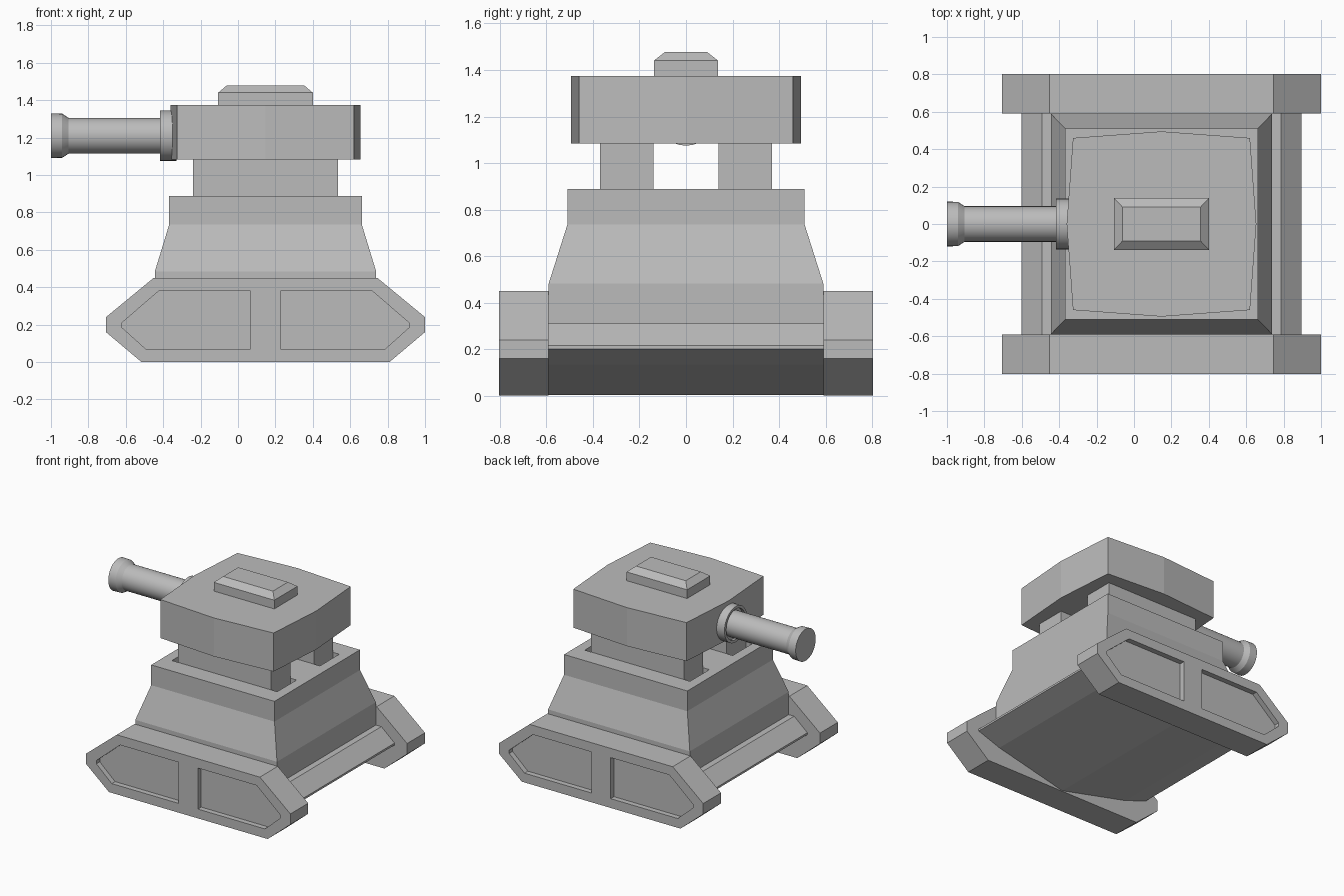
import bpy, bmesh, math

cube = bpy.data.objects.get("Cube")
if cube:
    bpy.data.objects.remove(cube, do_unlink=True)

MID = 0.147      # centre of the hull along x

grey = bpy.data.materials.new("plain_grey")
grey.use_nodes = True
COLOUR = (0.5, 0.5, 0.5, 1)
grey.diffuse_color = COLOUR
grey.node_tree.nodes["Principled BSDF"].inputs["Base Color"].default_value = COLOUR


def finish(name, bm):
    bmesh.ops.recalc_face_normals(bm, faces=bm.faces[:])
    mesh = bpy.data.meshes.new(name)
    bm.to_mesh(mesh)
    bm.free()
    mesh.materials.append(grey)
    obj = bpy.data.objects.new(name, mesh)
    bpy.context.collection.objects.link(obj)
    return obj


def loft(name, rings):
    """Join rings of equal point count and cap both ends."""
    bm = bmesh.new()
    loops = [[bm.verts.new(p) for p in ring] for ring in rings]
    n = len(loops[0])
    for a, b in zip(loops, loops[1:]):
        for i in range(n):
            j = (i + 1) % n
            bm.faces.new((a[i], a[j], b[j], b[i]))
    bm.faces.new(loops[0])
    bm.faces.new(loops[-1])
    return finish(name, bm)


def rect(hx, hy, z, cx=MID, cy=0):
    return [(cx + sx * hx, cy + sy * hy, z)
            for sx, sy in ((-1, -1), (1, -1), (1, 1), (-1, 1))]


def box(name, hx, hy, z0, z1, cy=0):
    return loft(name, [rect(hx, hy, z0, cy=cy), rect(hx, hy, z1, cy=cy)])


def extrude_y(name, profile, y0, y1):
    """Profile of (offset from MID, z) extruded along y."""
    return loft(name, [[(MID + x, y, z) for x, z in profile] for y in (y0, y1)])


def both(half):
    """Close a right-hand profile by mirroring it."""
    return half + [(-x, z) for x, z in reversed(half) if x]


def cut(obj, cutters):
    bpy.context.view_layer.objects.active = obj
    for c in cutters:
        c.hide_render = True
        mod = obj.modifiers.new("cut", "BOOLEAN")
        mod.operation = "DIFFERENCE"
        mod.solver = "EXACT"
        mod.object = c
        bpy.ops.object.modifier_apply(modifier=mod.name)
        bpy.data.objects.remove(c, do_unlink=True)


def lathe_x(name, profile, z, sides=32):
    """Revolve (x, radius) points around a line along x."""
    rings = [[(x, r * math.cos(math.tau * i / sides), z + r * math.sin(math.tau * i / sides))
              for i in range(sides)] for x, r in profile]
    obj = loft(name, rings)
    bpy.ops.object.select_all(action="DESELECT")
    obj.select_set(True)
    bpy.context.view_layer.objects.active = obj
    bpy.ops.object.shade_smooth_by_angle(angle=math.radians(25))
    return obj


# Track pods with two recessed panels on the outer side
pod = both([(0.663, 0), (0.853, 0.16), (0.853, 0.24), (0.598, 0.45)])
panel = [(0.08, 0.07), (0.64, 0.07), (0.768, 0.185), (0.768, 0.21), (0.57, 0.38), (0.08, 0.38)]
for side, name in ((-1, "front_track"), (1, "back_track")):
    track = extrude_y(name, pod, side * 0.59, side * 0.803)
    cut(track, [extrude_y("panel_cutter", [(m * x, z) for x, z in panel],
                          side * 0.763, side * 0.9) for m in (-1, 1)])

# Lower hull with shallow keel and side ledges
keel = [(0, 0.004), (0.563, 0.135), (0.748, 0.2), (0.748, 0.215), (0.638, 0.31), (0.58, 0.31)]
extrude_y("lower_hull", both(keel), -0.59, 0.59)

# Tapered upper hull with two slots in its roof
hull = loft("upper_hull", [rect(0.592, 0.59, 0.3), rect(0.592, 0.59, 0.483),
                           rect(0.515, 0.51, 0.735), rect(0.515, 0.51, 0.888)])
cut(hull, [box("slot_cutter", 0.44, 0.116, 0.83, 1, cy=s * 0.255) for s in (-1, 1)])

# Turret supports standing in the slots
for side, name in ((-1, "front_support"), (1, "back_support")):
    box(name, 0.388, 0.115, 0.8, 1.09, cy=side * 0.255)

# Turret with slightly bowed sides
plan = [(-0.473, -0.46), (0, -0.495), (0.473, -0.46), (0.507, 0),
        (0.473, 0.46), (0, 0.495), (-0.473, 0.46), (-0.507, 0)]
loft("turret", [[(MID + x, y, z) for x, y in plan] for z in (1.083, 1.374)])

# Bevelled roof hatch
loft("roof_hatch", [rect(0.253, 0.138, 1.37), rect(0.253, 0.138, 1.44),
                    rect(0.208, 0.09, 1.478)])

# Gun collar, barrel and flared muzzle
GUN_Z = 1.21
lathe_x("gun_collar", [(-0.33, 0.135), (-0.416, 0.135), (-0.416, 0.115), (-0.395, 0.115)], GUN_Z)
lathe_x("gun_barrel", [(-0.35, 0.095), (-0.905, 0.095), (-0.94, 0.118), (-1, 0.12)], GUN_Z)
